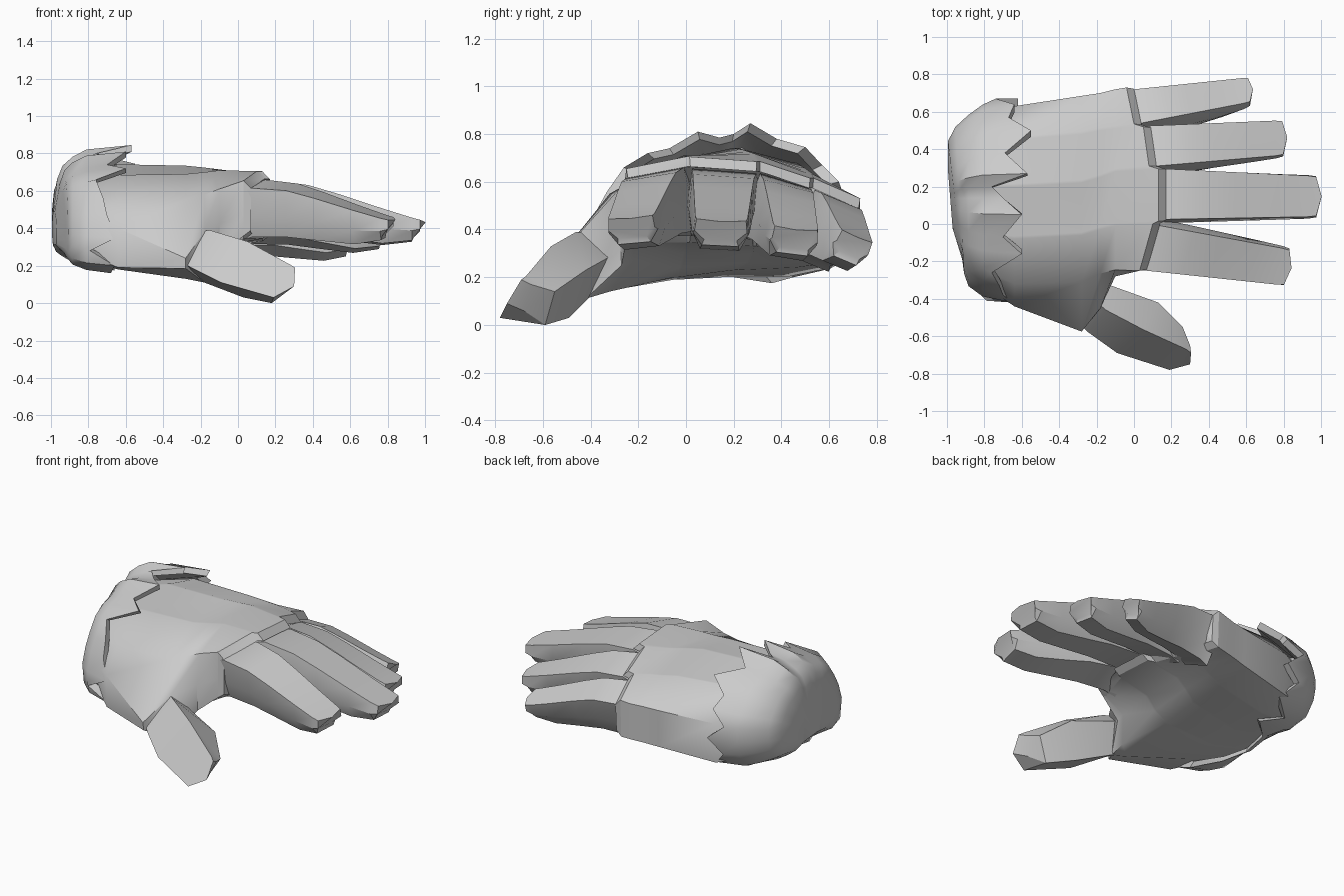
import bpy, bmesh, math
from mathutils import Vector

if "Cube" in bpy.data.objects:
    bpy.data.objects.remove(bpy.data.objects["Cube"])

grey = bpy.data.materials.new("glove_grey")
grey.diffuse_color = (0.6, 0.6, 0.6, 1)
grey.use_nodes = True
grey.node_tree.nodes["Principled BSDF"].inputs["Base Color"].default_value = grey.diffuse_color


def loft(name, rings, angle=32, sharp_rings=()):
    """Skin closed rings of equal length, cap both ends, crease chosen rings."""
    bm = bmesh.new()
    rows = [[bm.verts.new(p) for p in r] for r in rings]
    n = len(rows[0])
    for a, b in zip(rows, rows[1:]):
        for i in range(n):
            j = (i + 1) % n
            bm.faces.new((a[i], a[j], b[j], b[i]))
    bm.faces.new(rows[0][::-1])
    bm.faces.new(rows[-1])
    bmesh.ops.triangulate(bm, faces=[f for f in bm.faces if len(f.verts) > 7])
    bmesh.ops.recalc_face_normals(bm, faces=bm.faces)
    me = bpy.data.meshes.new(name)
    bm.to_mesh(me)
    bm.free()
    me.materials.append(grey)
    ob = bpy.data.objects.new(name, me)
    bpy.context.collection.objects.link(ob)
    bpy.ops.object.select_all(action='DESELECT')
    ob.select_set(True)
    bpy.context.view_layer.objects.active = ob
    bpy.ops.object.shade_smooth_by_angle(angle=math.radians(angle))
    for e in me.edges:
        r0, r1 = (v // n for v in e.vertices)
        if r0 == r1 and r0 in sharp_rings:
            e.use_edge_sharp = True
    return ob


# Palm: sections (x, upper y/z points, lower y/z points) from wrist to knuckles
sections = [
    (-0.90, [(-.26, .40), (-.2, .5), (-.05, .62), (.2, .67), (.4, .62), (.5, .47)],
            [(-.25, .3), (-.15, .26), (-.05, .25), (.15, .25), (.35, .25), (.48, .3)]),
    (-0.64, [(-.44, .40), (-.32, .55), (-.08, .685), (.2, .742), (.45, .68), (.63, .50)],
            [(-.43, .19), (-.25, .18), (-.05, .19), (.15, .2), (.4, .2), (.61, .24)]),
    (-0.28, [(-.575, .24), (-.31, .55), (-.06, .69), (.22, .735), (.48, .66), (.685, .51)],
            [(-.565, .185), (-.4, .13), (-.05, .2), (.2, .23), (.44, .24), (.675, .27)]),
    (-0.18, [(-.45, .38), (-.265, .58), (-.03, .70), (.25, .725), (.5, .645), (.70, .515)],
            [(-.42, .11), (-.32, .14), (-.03, .24), (.25, .26), (.47, .26), (.695, .28)]),
    (-0.10, [(-.28, .42), (-.245, .61), (-.01, .71), (.28, .715), (.51, .635), (.72, .52)],
            [(-.27, .25), (-.22, .27), (-.01, .30), (.27, .30), (.5, .28), (.71, .285)]),
]


def split(c):
    """Double the three columns between fingers, for a stepped knuckle line."""
    out = []
    for i, (y, z) in enumerate(c):
        out.append((y, z))
        if 2 <= i <= 4:
            out.append((y + .015, z))
    return out


rings = [[(x, y, z) for y, z in split(t) + split(b)[::-1]] for x, t, b in sections]
knuckle_x = [.03, .03, .10, .13, .13, .08, .05, .0, -.04]
top = split([(-.25, .48), (-.25, .655), (0, .705), (.295, .685), (.52, .615), (.73, .53)])
low = split([(-.25, .36), (-.22, .345), (0, .345), (.28, .33), (.5, .30), (.72, .29)])
edge = [(x, y, z) for x, (y, z) in zip(knuckle_x, top)]
edge += [(x, y, z) for x, (y, z) in zip(knuckle_x[::-1], low[::-1])]
rings.append(edge)
# bevelled knuckle rim
rings.append([(x + .04, .24 + (y - .24) * .985, z + (-.042 if i < 9 else .03))
              for i, (x, y, z) in enumerate(edge)])
loft("palm", rings, 44, (5, 6))


# Fingers: top corners at base and tip; stations give slope and thickness
def finger(name, base_a, base_b, tip_a, tip_b):
    a0, b0, a1, b1 = map(Vector, (base_a, base_b, tip_a, tip_b))
    rings = []
    # (distance, lift above straight line, thickness, underside width)
    for t, lift, thick, under in ((-.10, -.012, .27, .86), (0, 0, .27, .86), (.25, .03, .255, .84),
                                  (.45, .024, .23, .78), (.73, .008, .185, .72),
                                  (.92, 0, .12, .7), (.975, 0, .085, .66)):
        a, b = a0.lerp(a1, t), b0.lerp(b1, t)
        mid, half = (a + b) / 2, (b - a) / 2
        point = Vector()
        if t > .95:
            half = half * .96
            point = (a1 + b1 - a0 - b0) / 2 * .035
        side = Vector((0, half.y, half.z))
        tilt = Vector((0, 0, 1))
        tilt = (tilt - side * (tilt.dot(side) / side.length_squared)).normalized()
        mid = mid + Vector((0, 0, lift))
        if t < 0:
            mid.z -= (a0.z + b0.z - a1.z - b1.z) / 2 * .1 + .01
        rings.append([mid - half, mid + point, mid + half,
                      mid + half * 1.06 - tilt * thick * .58,
                      mid + half * under - tilt * thick,
                      mid - half * under - tilt * thick,
                      mid - half * 1.06 - tilt * thick * .58])
    # tip slants back toward the underside
    for k in (4, 5):
        rings[-1][k].x -= .035
    loft(name, rings, 30)


finger("index_finger", (.07, -.25, .615), (.145, -.01, .66), (.82, -.33, .44), (.85, -.14, .455))
finger("middle_finger", (.17, .025, .655), (.17, .295, .635), (.995, .04, .44), (.995, .255, .43))
finger("ring_finger", (.12, .31, .635), (.085, .525, .57), (.815, .37, .41), (.81, .555, .39))
finger("little_finger", (.04, .54, .565), (0, .72, .49), (.635, .655, .395), (.625, .785, .34))

# Thumb: four-sided rings (outer low, outer top, inner top, inner low)
loft("thumb", [
    [(-.30, -.52, .22), (-.22, -.40, .38), (-.2, -.30, .32), (-.25, -.38, .14)],
    [(-.25, -.575, .19), (-.15, -.46, .39), (-.12, -.33, .28), (-.18, -.41, .11)],
    [(-.09, -.69, .11), (.05, -.565, .33), (.13, -.42, .23), (.03, -.49, .03)],
    [(.19, -.78, .03), (.28, -.67, .205), (.26, -.55, .14), (.18, -.59, 0)],
    [(.30, -.75, .09), (.305, -.69, .19), (.30, -.65, .17), (.25, -.68, .06)],
], 28)

# Fur cuff: domed sleeve with a jagged rim; outline points (y, z, rim x)
outline = [
    (-.40, .20, -.66), (-.41, .28, -.79), (-.42, .35, -.65), (-.38, .47, -.70), (-.33, .56, -.72),
    (-.26, .66, -.76), (-.16, .72, -.60), (-.07, .74, -.70), (.05, .81, -.60), (.14, .785, -.70),
    (.20, .80, -.76), (.27, .845, -.57), (.38, .78, -.69), (.50, .745, -.55), (.57, .67, -.67),
    (.64, .60, -.64), (.67, .52, -.74), (.67, .42, -.62), (.65, .33, -.72), (.58, .23, -.63),
    (.45, .20, -.78), (.36, .175, -.66), (.20, .20, -.82), (.0, .20, -.86), (-.15, .18, -.80),
    (-.30, .16, -.68)]
CY, CZ = .13, .45


def cuff_ring(scale, x=None, slant=0, drop=0):
    """Outline scaled about the wrist axis; without x it follows the jagged rim."""
    ring = []
    for y, z, rim in outline:
        dy, dz = (y - CY) * scale, (z - CZ) * scale
        px = rim if x is None else min(x - slant * dy, rim - .03)
        ring.append((px, CY + dy, CZ + dz - drop))
    return ring


loft("fur_cuff", [
    cuff_ring(.28, -.982, .08, .06),
    cuff_ring(.58, -.957, .12, .015),
    cuff_ring(.72, -.932, .06),
    cuff_ring(.84, -.885),
    cuff_ring(.94, -.81),
    cuff_ring(1.0),
    cuff_ring(.91),
    cuff_ring(.74, -.88),
], 38)
